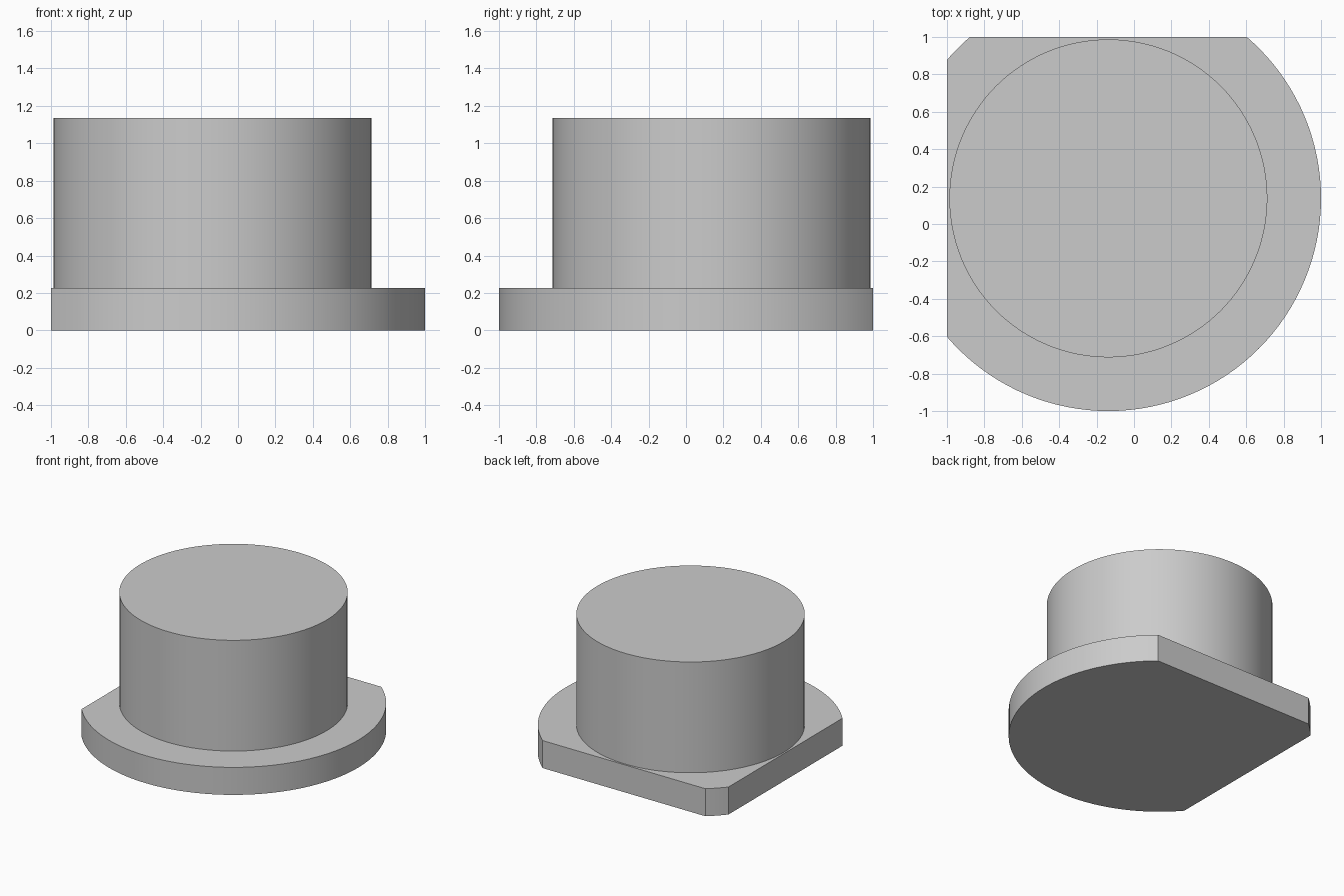
import bpy
import bmesh
from mathutils import Matrix, Vector

cube = bpy.data.objects.get("Cube")
if cube:
    bpy.data.objects.remove(cube, do_unlink=True)

AXIS = Vector((-0.137, 0.137, 0))
FLANGE_TOP = 0.226
PLUG_TOP = 1.136

grey = bpy.data.materials.new("light_grey")
grey.use_nodes = True
colour = (0.6, 0.6, 0.6, 1)
grey.diffuse_color = colour
grey.node_tree.nodes["Principled BSDF"].inputs["Base Color"].default_value = colour


def disc(name, radius, bottom, top, flats=()):
    """Upright cylinder on the shared axis, trimmed by planes (point, outward normal)."""
    bm = bmesh.new()
    centre = AXIS + Vector((0, 0, (bottom + top) / 2))
    bmesh.ops.create_cone(bm, cap_ends=True, segments=128, radius1=radius,
                          radius2=radius, depth=top - bottom,
                          matrix=Matrix.Translation(centre))
    for point, normal in flats:
        bmesh.ops.bisect_plane(bm, geom=bm.verts[:] + bm.edges[:] + bm.faces[:],
                               plane_co=point, plane_no=normal, clear_outer=True)
        rim = [e for e in bm.edges if e.is_boundary]
        bmesh.ops.holes_fill(bm, edges=rim, sides=0)
    bmesh.ops.recalc_face_normals(bm, faces=bm.faces[:])
    mesh = bpy.data.meshes.new(name)
    bm.to_mesh(mesh)
    bm.free()
    mesh.materials.append(grey)
    obj = bpy.data.objects.new(name, mesh)
    bpy.context.collection.objects.link(obj)
    bpy.ops.object.select_all(action="DESELECT")
    obj.select_set(True)
    bpy.context.view_layer.objects.active = obj
    bpy.ops.object.shade_smooth_by_angle(angle=0.5)
    return obj


# Wide flange with two flat sides, at the right and the back
disc("flange", 1.137, 0, FLANGE_TOP, [((-1, 0, 0), (-1, 0, 0)), ((0, 1, 0), (0, 1, 0))])

# Round plug, seated slightly into the flange
disc("plug", 0.85, FLANGE_TOP - 0.02, PLUG_TOP)
